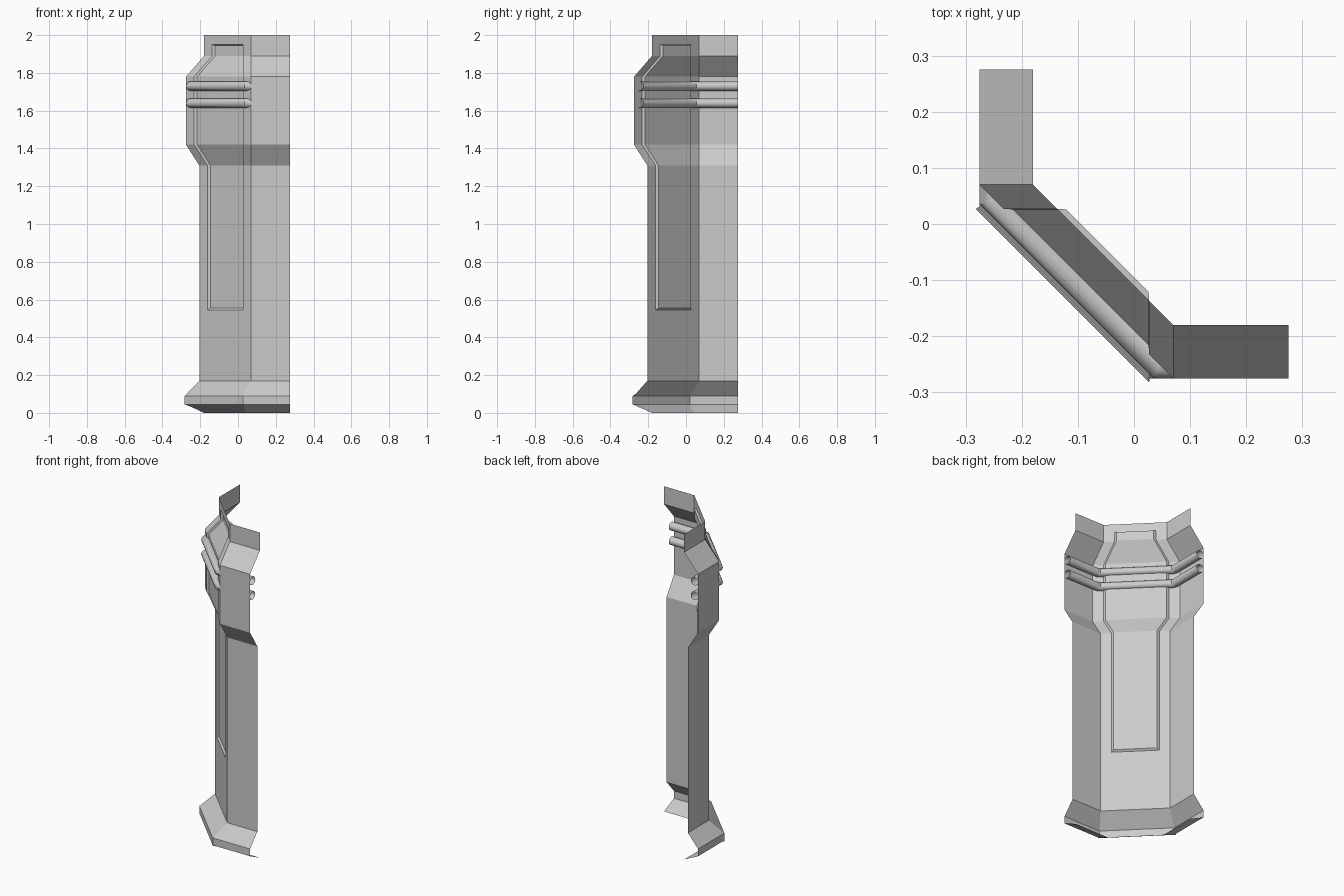
import bpy, bmesh, math

if "Cube" in bpy.data.objects:
    bpy.data.objects.remove(bpy.data.objects["Cube"])

END = 0.275   # free ends of the wrap
PANEL = 0.027 # panel edge position on the diagonal face

# profile rows: height, outward distance, corner position
rows = [(0.0, .18, .04), (.045, .275, .02), (.09, .275, .02), (.17, .205, .07),
        (.545, .205, .07), (1.31, .205, .07), (1.42, .275, .07), (1.78, .275, .07),
        (1.89, .18, .07), (1.95, .18, .07), (2.0, .18, .07)]
FIRST, LAST = 4, 9  # rows that bound the recessed panel


def finish(bm, name):
    me = bpy.data.meshes.new(name)
    bm.to_mesh(me)
    bm.free()
    ob = bpy.data.objects.new(name, me)
    bpy.context.collection.objects.link(ob)
    return ob


def bridge(bm, lower, upper, skip=()):
    for i in range(len(lower) - 1):
        if i not in skip:
            bm.faces.new((lower[i], lower[i + 1], upper[i + 1], upper[i]))


# column wall: three-sided open shell with a recessed panel on the diagonal
bm = bmesh.new()
grid = []
for z, d, m in rows:
    s = m - d
    pts = [(-d, END), (-d, m), (s - PANEL, PANEL), (PANEL, s - PANEL), (m, -d), (END, -d)]
    grid.append([bm.verts.new((x, y, z)) for x, y in pts])
for i in range(len(rows) - 1):
    bridge(bm, grid[i], grid[i + 1], skip=(2,) if FIRST <= i < LAST else ())

# recessed panel floor and its bevelled rim
inner = []
for i in range(FIRST, LAST + 1):
    z, d, m = rows[i]
    z += .01 if i == FIRST else -.006 if i == LAST else 0
    s, p = m - d + .015, PANEL - .001
    inner.append([bm.verts.new((s - p, p, z)), bm.verts.new((p, s - p, z))])
outer = [g[2:4] for g in grid[FIRST:LAST + 1]]
for k in range(len(inner) - 1):
    bridge(bm, [outer[k][0], *inner[k], outer[k][1]],
           [outer[k + 1][0], *inner[k + 1], outer[k + 1][1]])
bridge(bm, outer[0], inner[0])
bridge(bm, inner[-1], outer[-1])
finish(bm, "column_wall")

# two mitred ring pipes with open ends
R, SIDES = .025, 16
t = math.tan(math.pi / 8)
path = [((-.25, END), (-1, 0)), ((-.25, .045), (-1, -t)),
        ((.045, -.25), (-t, -1)), ((END, -.25), (0, -1))]
for name, h in (("lower_pipe", 1.64), ("upper_pipe", 1.73)):
    bm = bmesh.new()
    rings = []
    for (x, y), (nx, ny) in path:
        ring = []
        for k in range(SIDES):
            a = 2 * math.pi * k / SIDES
            c = R * math.cos(a)
            ring.append(bm.verts.new((x + nx * c, y + ny * c, h + R * math.sin(a))))
        rings.append(ring + ring[:1])
    for a, b in zip(rings, rings[1:]):
        bridge(bm, b, a)
    bmesh.ops.recalc_face_normals(bm, faces=bm.faces)
    ob = finish(bm, name)
    bpy.ops.object.select_all(action='DESELECT')
    ob.select_set(True)
    bpy.context.view_layer.objects.active = ob
    bpy.ops.object.shade_smooth_by_angle(angle=math.radians(30))
